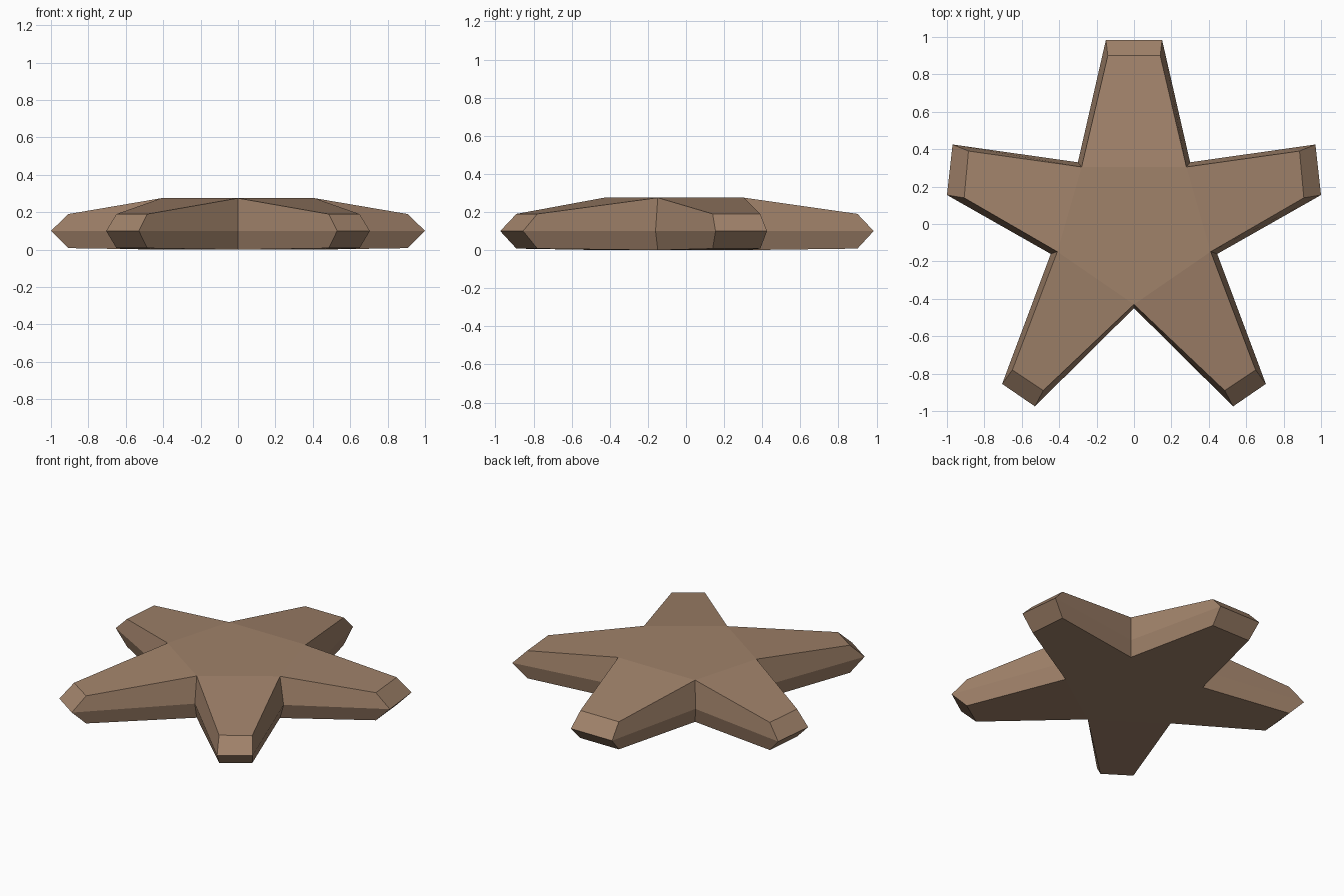
import bpy
import bmesh

default = bpy.data.objects.get("Cube")
if default:
    bpy.data.objects.remove(default, do_unlink=True)

TIP_TOP, VALLEY_TOP, RIM, TIP_BOTTOM = 0.19, 0.275, 0.1, 0.008

# Right half of each outline, clockwise from the back arm to the front valley
rim_half = [(0.15, 0.985), (0.30, 0.33), (0.97, 0.425), (1.0, 0.155),
            (0.445, -0.16), (0.705, -0.855), (0.53, -0.975), (0, -0.45)]
face_half = [(0.14, 0.90), (0.28, 0.305), (0.885, 0.39), (0.908, 0.14),
             (0.41, -0.148), (0.65, -0.78), (0.485, -0.89), (0, -0.43)]
valley_half = [1, 4, 7]


def mirrored(half):
    """Close a half outline by mirroring it across x = 0."""
    return half + [(-x, y) for x, y in reversed(half[:-1])]


rim, face = mirrored(rim_half), mirrored(face_half)
count = len(rim)
valleys = valley_half + [count - 1 - i for i in reversed(valley_half[:-1])]

bm = bmesh.new()


def loop(points, tip_z, valley_z):
    return [bm.verts.new((x, y, valley_z if i in valleys else tip_z))
            for i, (x, y) in enumerate(points)]


bottom = loop(face, TIP_BOTTOM, 0)
middle = loop(rim, RIM, RIM)
top = loop(face, TIP_TOP, VALLEY_TOP)

# Bevelled sides
for low, high in ((bottom, middle), (middle, top)):
    for i in range(count):
        j = (i + 1) % count
        bm.faces.new((low[i], low[j], high[j], high[i]))

# Flat centre and sloping arms, above and below
for ring in (top, bottom):
    bm.faces.new([ring[i] for i in valleys])
    for k, start in enumerate(valleys):
        end = valleys[(k + 1) % len(valleys)]
        bm.faces.new([ring[(start + s) % count]
                      for s in range((end - start) % count + 1)])

bmesh.ops.recalc_face_normals(bm, faces=bm.faces)
mesh = bpy.data.meshes.new("starfish_body")
bm.to_mesh(mesh)
bm.free()

# Sandy brown skin
colour = (0.352, 0.223, 0.144, 1)
skin = bpy.data.materials.new("sandy_brown")
skin.use_nodes = True
skin.diffuse_color = colour
skin.node_tree.nodes["Principled BSDF"].inputs["Base Color"].default_value = colour
mesh.materials.append(skin)

body = bpy.data.objects.new("starfish_body", mesh)
bpy.context.collection.objects.link(body)
